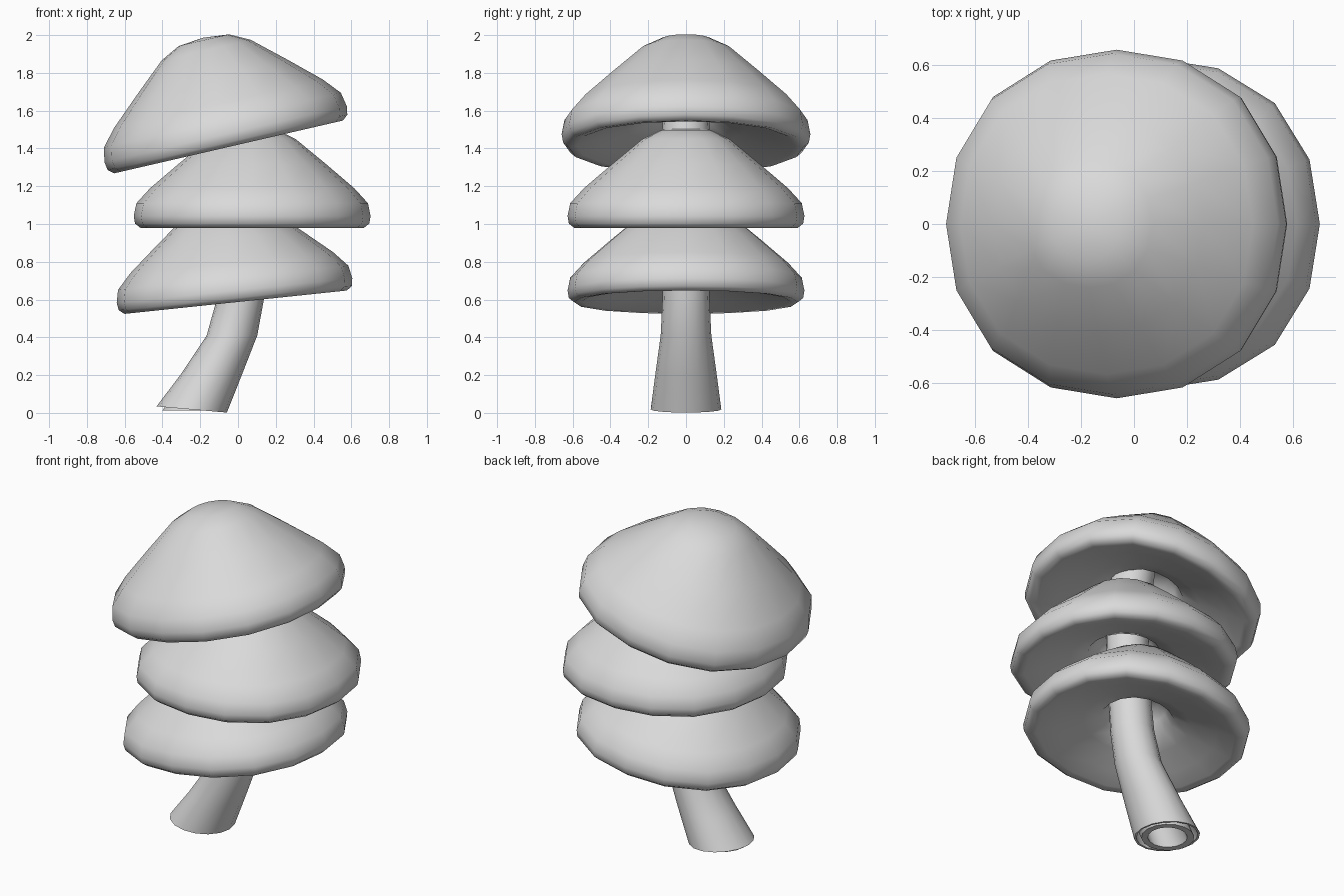
import bpy, bmesh, math
from mathutils import Matrix, Vector

SIDES = 16

cube = bpy.data.objects.get("Cube")
if cube:
    bpy.data.objects.remove(cube, do_unlink=True)

GREY = (0.7, 0.7, 0.7, 1)
grey = bpy.data.materials.new("light_grey")
grey.use_nodes = True
grey.diffuse_color = GREY
grey.node_tree.nodes["Principled BSDF"].inputs["Base Color"].default_value = GREY


def loft(name, rings, sharp, squareness=0):
    """Skin a list of (centre x, centre z, radius, tilt in degrees) rings; radius 0 is a pole."""
    bm = bmesh.new()
    loops = []
    for x, z, r, tilt in rings:
        place = Matrix.Translation((x, 0, z)) @ Matrix.Rotation(math.radians(-tilt), 4, "Y")
        count = SIDES if r > 0 else 1
        loop = []
        for i in range(count):
            a = math.tau * i / SIDES
            reach = r * (1 + squareness * math.sin(2 * a) ** 2)
            loop.append(bm.verts.new(place @ Vector((reach * math.cos(a), reach * math.sin(a), 0))))
        loops.append(loop)
    for low, high in zip(loops, loops[1:]):
        for i in range(SIDES):
            j = (i + 1) % SIDES
            corners = [low[i % len(low)], low[j % len(low)],
                       high[j % len(high)], high[i % len(high)]]
            bm.faces.new(list(dict.fromkeys(corners)))
    bmesh.ops.recalc_face_normals(bm, faces=bm.faces)
    mesh = bpy.data.meshes.new(name)
    bm.to_mesh(mesh)
    bm.free()
    mesh.materials.append(grey)
    obj = bpy.data.objects.new(name, mesh)
    bpy.context.collection.objects.link(obj)
    bpy.ops.object.select_all(action="DESELECT")
    obj.select_set(True)
    bpy.context.view_layer.objects.active = obj
    bpy.ops.object.shade_smooth_by_angle(angle=math.radians(sharp))
    return obj


# Foliage profile (radius, height): underside with a socket, rounded rim, domed top
FOLIAGE = [(0, 0.25), (0.11, 0.24), (0.155, 0.19), (0.2, 0.125), (0.3, 0.085), (0.45, 0.04),
           (0.55, 0.005), (0.592, 0), (0.62, 0.022), (0.627, 0.062), (0.613, 0.13),
           (0.54, 0.21), (0.39, 0.338), (0.23, 0.47), (0.13, 0.518), (0, 0.53)]

# Three stacked layers: name, base x, base z, tilt, width scale, height scale
for name, x, z, tilt, wide, tall in [
        ("lower_foliage", -0.012, 0.586, 6, 1, 1),
        ("middle_foliage", 0.075, 0.98, 0, 1, 1),
        ("upper_foliage", -0.05, 1.408, 13, 1.05, 1.12)]:
    layer = loft(name, [(0, h * tall, r * wide, 0) for r, h in FOLIAGE], 120, 0.03)
    layer.location = (x, 0, z)
    layer.rotation_euler.y = math.radians(-tilt)

# Bent trunk; its foot is a rim around a hollow inner tube
loft("trunk", [
    (-0.12, 0.25, 0, 0), (-0.12, 0.24, 0.105, 0), (-0.248, 0.012, 0.112, 0),
    (-0.25, 0.012, 0.15, 0), (-0.2, 0.09, 0.15, 0), (-0.2, 0.09, 0.162, -5),
    (-0.245, 0.019, 0.175, -5), (-0.245, 0.018, 0.187, -5), (-0.143, 0.2, 0.163, 0),
    (-0.032, 0.41, 0.134, 0), (0.012, 0.6, 0.125, 0), (0.035, 0.85, 0.12, 0),
    (0.05, 1.15, 0.12, 0), (0.04, 1.45, 0.128, 0), (0, 1.65, 0.12, 8), (0, 1.66, 0, 8)], 50)
